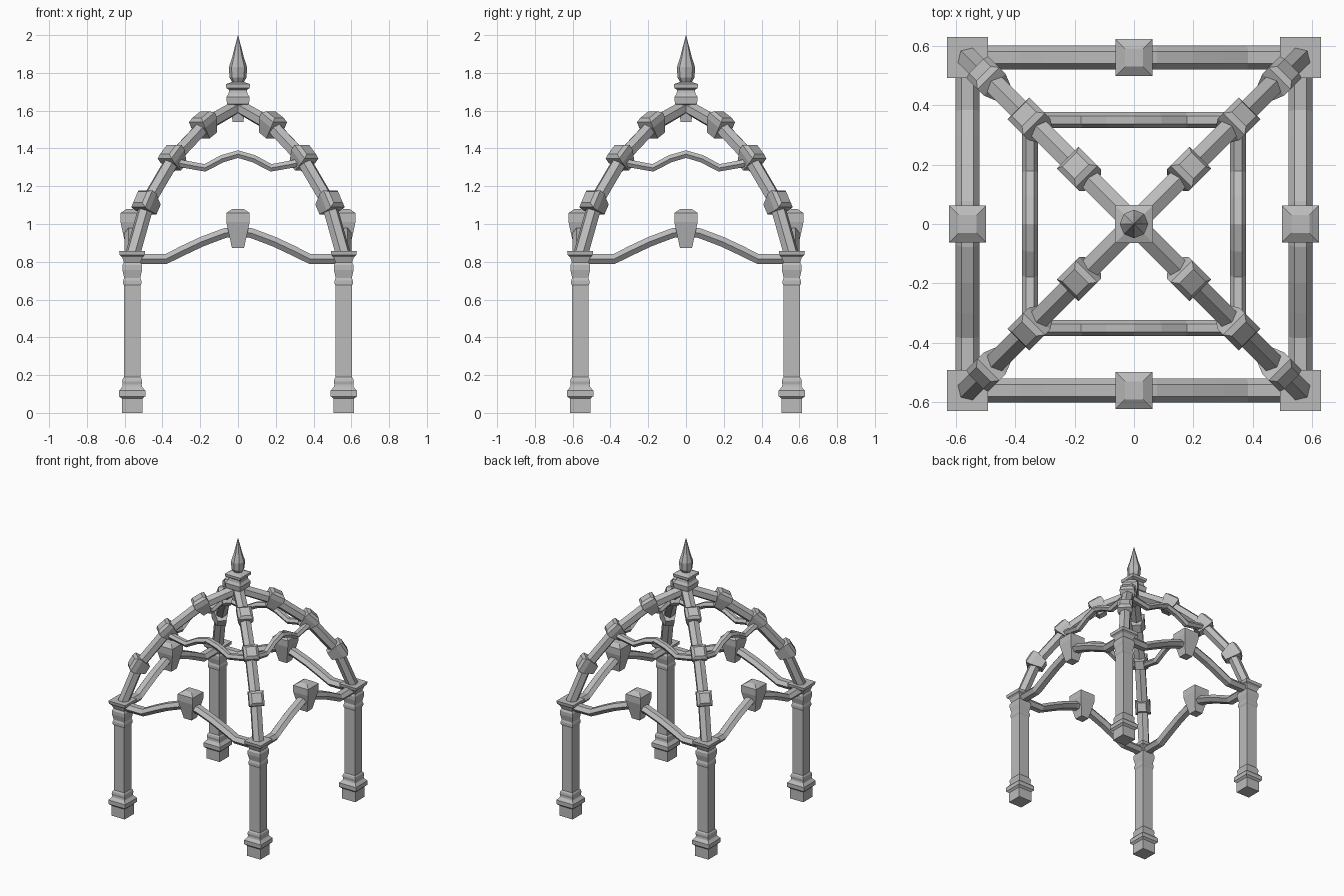
import bpy, bmesh, math
from mathutils import Vector, Matrix

cube = bpy.data.objects.get("Cube")
if cube:
    bpy.data.objects.remove(cube, do_unlink=True)

stone = bpy.data.materials.new("grey_stone")
stone.use_nodes = True
GREY = (0.5, 0.5, 0.5, 1)
stone.diffuse_color = GREY
stone.node_tree.nodes["Principled BSDF"].inputs["Base Color"].default_value = GREY


def skin(name, rings):
    """Join matching rings of points into one closed, flat-faced object."""
    bm = bmesh.new()
    loops = [[bm.verts.new(p) for p in ring] for ring in rings]
    count = len(loops[0])
    for a, b in zip(loops, loops[1:]):
        for i in range(count):
            j = (i + 1) % count
            bm.faces.new((a[i], a[j], b[j], b[i]))
    bm.faces.new(loops[0])
    bm.faces.new(loops[-1])
    bmesh.ops.recalc_face_normals(bm, faces=bm.faces)
    mesh = bpy.data.meshes.new(name)
    bm.to_mesh(mesh)
    bm.free()
    mesh.materials.append(stone)
    obj = bpy.data.objects.new(name, mesh)
    bpy.context.collection.objects.link(obj)
    return obj


def loft(name, profile, matrix, sides=4):
    """Stack (half width, height) sections; square ones lie along the axes."""
    phase, grow = (math.pi / 4, math.sqrt(2)) if sides == 4 else (0, 1)
    rings = []
    for r, z in profile:
        angles = [phase + math.tau * i / sides for i in range(sides)]
        rings.append([matrix @ Vector((r * grow * math.cos(a), r * grow * math.sin(a), z))
                      for a in angles])
    return skin(name, rings)


def beam(name, path, turn, offset, half_w, half_h, ridge=False):
    """Sweep a hexagon along an (x, z) path, set back by offset and turned about z."""
    spin = Matrix.Rotation(turn, 4, 'Z')
    phase = math.pi / 6 if ridge else 0
    rings = []
    for i, (x, z) in enumerate(path):
        before = Vector(path[max(i - 1, 0)])
        after = Vector(path[min(i + 1, len(path) - 1)])
        t = (after - before).normalized()
        ring = []
        for k in range(6):
            a = phase + k * math.pi / 3
            side, up = half_w * math.cos(a), half_h * math.sin(a)
            ring.append(spin @ Vector((x - t.y * up, offset + side, z + t.x * up)))
        rings.append(ring)
    return skin(name, rings)


def mirrored(half):
    """Complete a half path that ends on the centre line."""
    return half + [(-x, z) for x, z in reversed(half[:-1])]


COLUMN = [(.055, 0), (.055, .075), (.069, .088), (.069, .118), (.052, .138), (.05, .15),
          (.053, .165), (.05, .18), (.043, .19), (.043, .672), (.048, .683), (.048, .7),
          (.043, .715), (.052, .757), (.052, .783), (.044, .797), (.054, .825),
          (.066, .835), (.069, .857)]
KEYSTONE = [(.03, .07), (.062, .048), (.062, 0), (.032, -.137)]
COLLAR = [(.034, .062), (.052, .046), (.052, .012), (.03, -.065)]
HUB = [(.028, 1.54), (.04, 1.62), (.058, 1.635), (.062, 1.672), (.05, 1.69), (.047, 1.71),
       (.062, 1.72), (.064, 1.74), (.03, 1.753)]
SPIKE = [(.03, 1.75), (.045, 1.775), (.048, 1.83), (.03, 1.885), (.001, 2.0)]
LOWER_ARCH = mirrored([(-.56, .815), (-.38, .815), (-.29, .86), (-.19, .907), (-.07, .952), (0, .96)])
UPPER_ARCH = mirrored([(-.35, 1.335), (-.29, 1.318), (-.175, 1.297), (-.085, 1.345), (0, 1.37)])
RIB = [(.56, .83), (.481, 1.11), (.34, 1.35), (.175, 1.525), (0, 1.625)]
RADIAL = [(x * math.sqrt(2), z) for x, z in RIB]
C = .56

for i, place in enumerate(("front", "left", "back", "right")):
    turn = i * math.pi / 2
    spin = Matrix.Rotation(turn, 4, 'Z')
    # Columns, arches between them and their keystones
    loft(place + "_column", COLUMN, spin @ Matrix.Translation((C, -C, 0)))
    beam(place + "_lower_arch", LOWER_ARCH, turn, -C, .04, .03)
    beam(place + "_upper_arch", UPPER_ARCH, turn, -.35, .027, .023)
    loft(place + "_keystone", KEYSTONE, spin @ Matrix.Translation((0, -C, 1.01)))
    # Collars on the rib rising from this column
    diagonal = Matrix.Rotation(turn - math.pi / 4, 4, 'Z')
    for k in (1, 2, 3):
        run = Vector(RADIAL[k + 1]) - Vector(RADIAL[k - 1])
        tilt = Matrix.Rotation(math.atan2(run.y, -run.x), 4, 'Y')
        spot = Matrix.Translation((RADIAL[k][0], 0, RADIAL[k][1]))
        loft(f"{place}_rib_collar_{k}", COLLAR, diagonal @ spot @ tilt)

# Two crossing dome ribs
for name, turn in (("first_dome_rib", math.pi / 4), ("second_dome_rib", -math.pi / 4)):
    beam(name, mirrored(RADIAL), turn, 0, .041, .04, ridge=True)

# Crown
loft("crown_hub", HUB, Matrix())
loft("crown_spike", SPIKE, Matrix(), sides=8)
